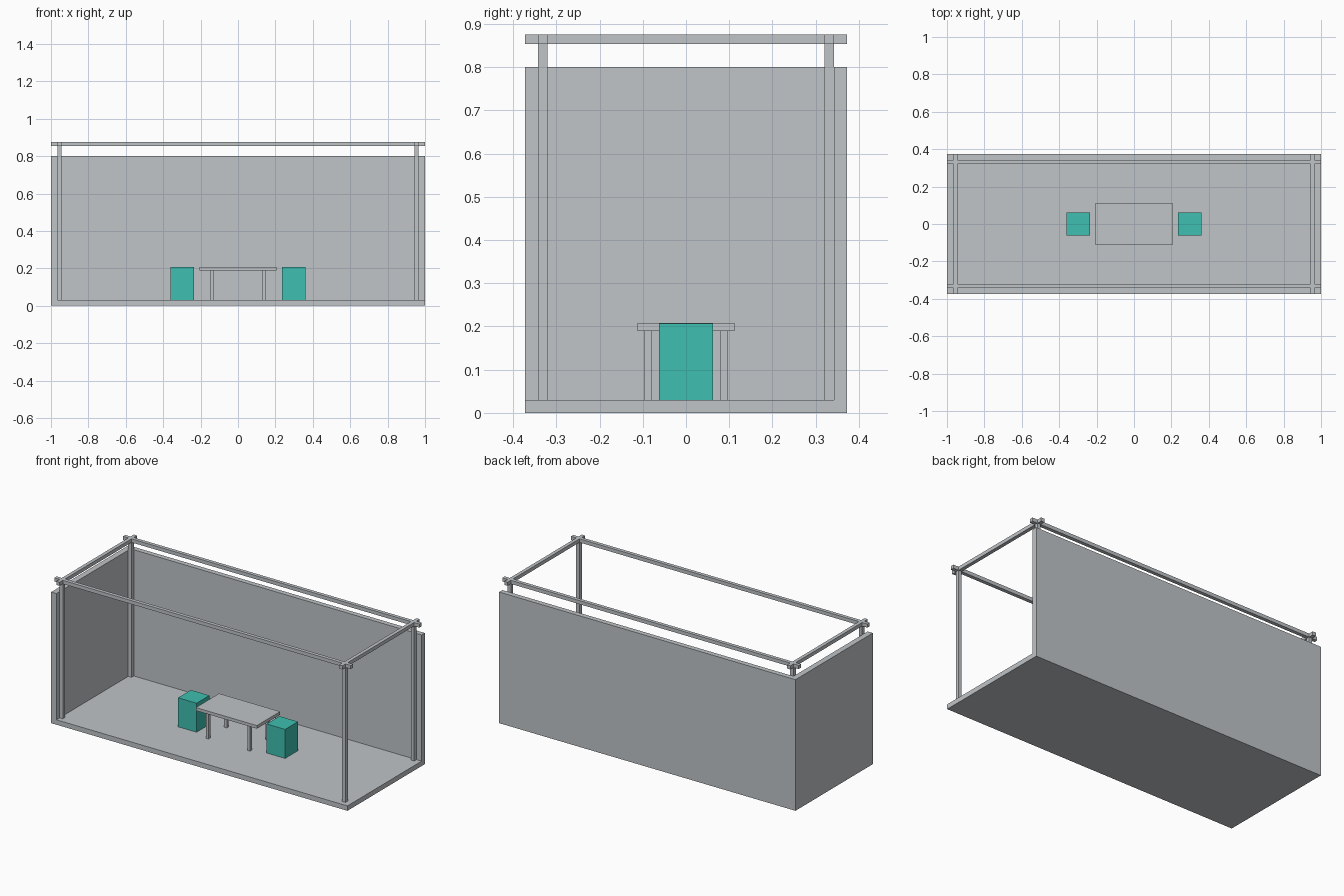
import bpy

if "Cube" in bpy.data.objects:
    bpy.data.objects.remove(bpy.data.objects["Cube"])


def material(name, rgb):
    m = bpy.data.materials.new(name)
    m.diffuse_color = (*rgb, 1)
    m.use_nodes = True
    m.node_tree.nodes["Principled BSDF"].inputs["Base Color"].default_value = m.diffuse_color
    return m


GREY = material("light grey", (0.53, 0.555, 0.575))
TEAL = material("teal", (0.05, 0.52, 0.44))


def box(name, x, y, z, mat=GREY):
    """Box from its (low, high) range on each axis."""
    bpy.ops.mesh.primitive_cube_add(size=1, location=[(a + b) / 2 for a, b in (x, y, z)])
    ob = bpy.context.object
    ob.name = name
    ob.scale = [b - a for a, b in (x, y, z)]
    bpy.ops.object.transform_apply(location=False, rotation=False, scale=True)
    ob.data.materials.append(mat)


def span(centre, width):
    return (centre - width / 2, centre + width / 2)


W, D = 1.0, 0.373           # half width and half depth
FLOOR, WALL_TOP, TOP = 0.03, 0.80, 0.875
BAR = 0.022                 # frame bar thickness
PX, PY = 0.954, 0.331       # frame bar centre lines

# Floor and the two walls
box("floor", (-W, W), (-D, D), (0, FLOOR))
box("back_wall", (-W, W), (PY + BAR / 2, D), (FLOOR, WALL_TOP))
box("left_wall", (-W, -PX - BAR / 2), (-D, PY + BAR / 2), (FLOOR, WALL_TOP))

# Overhead frame: posts, long rails and cross rails
for sx in (-1, 1):
    box("cross_rail", span(sx * PX, BAR), (-D, D), (TOP - BAR, TOP))
    for sy in (-1, 1):
        box("post", span(sx * PX, BAR), span(sy * PY, BAR), (FLOOR, TOP - BAR))
for sy in (-1, 1):
    box("long_rail", (-W, W), span(sy * PY, BAR), (TOP - BAR, TOP))

# Table
box("table_top", (-0.206, 0.206), (-0.112, 0.112), (0.189, 0.208))
for sx in (-1, 1):
    for sy in (-1, 1):
        box("table_leg", span(sx * 0.14, 0.017), span(sy * 0.088, 0.017), (FLOOR, 0.189))

# Block stools
for sx in (-1, 1):
    box("stool", span(sx * 0.299, 0.125), (-0.062, 0.062), (FLOOR, 0.207), TEAL)
